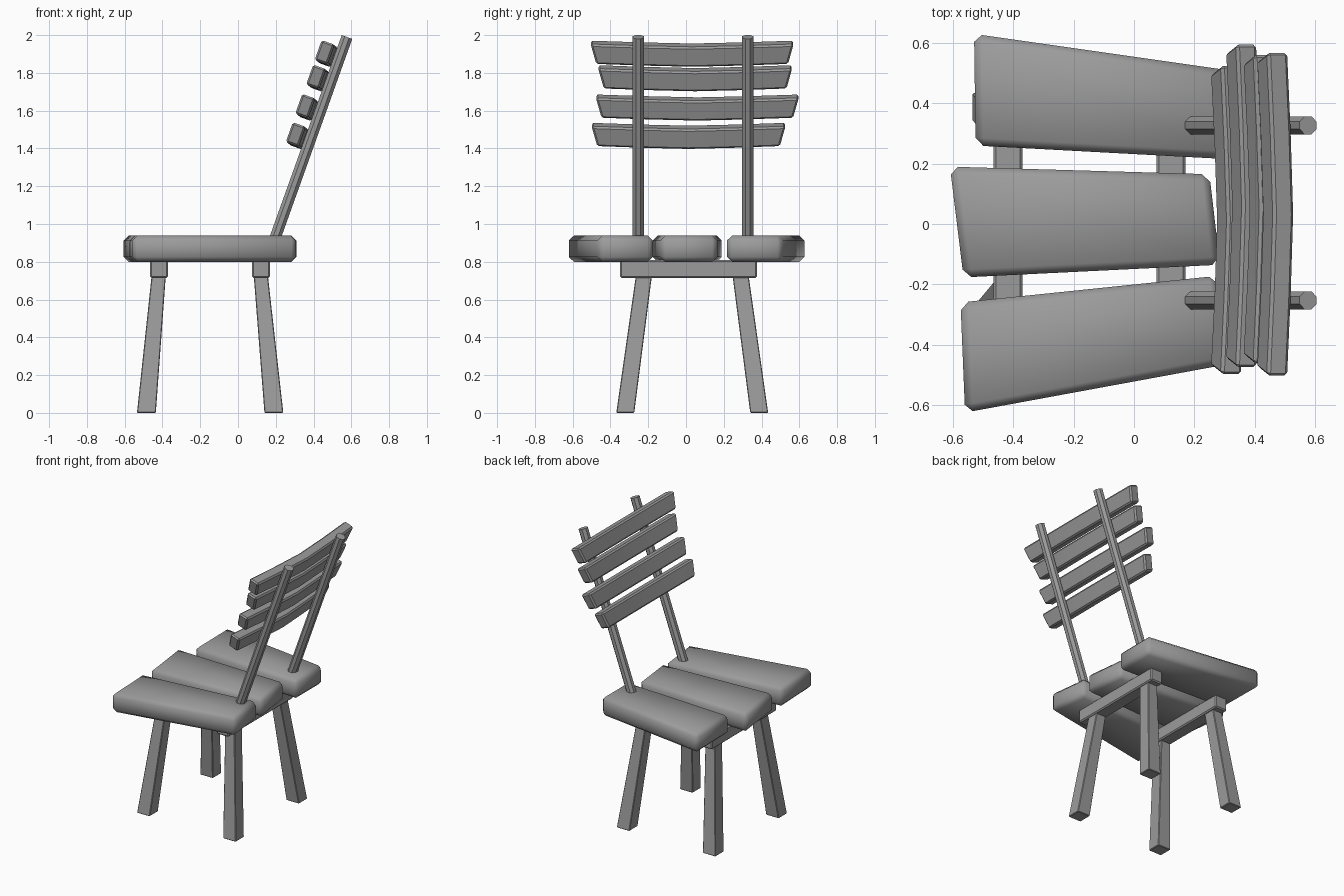
import bpy, bmesh, math
from mathutils import Vector

if "Cube" in bpy.data.objects:
    bpy.data.objects.remove(bpy.data.objects["Cube"])

wood = bpy.data.materials.new("grey_wood")
wood.diffuse_color = (0.33, 0.33, 0.33, 1)
wood.use_nodes = True
wood.node_tree.nodes["Principled BSDF"].inputs["Base Color"].default_value = wood.diffuse_color


def loft(name, rings, bevel=0.0, smooth=30):
    """Closed solid through matching cross-sections, with chamfered sharp edges."""
    bm = bmesh.new()
    loops = [[bm.verts.new(p) for p in r] for r in rings]
    n = len(loops[0])
    bm.faces.new(loops[0][::-1])
    bm.faces.new(loops[-1])
    for a, b in zip(loops, loops[1:]):
        for i in range(n):
            j = (i + 1) % n
            bm.faces.new((a[i], a[j], b[j], b[i]))
    bmesh.ops.recalc_face_normals(bm, faces=bm.faces[:])
    if bevel:
        sharp = [e for e in bm.edges if e.calc_face_angle() > math.radians(40)]
        bmesh.ops.bevel(bm, geom=sharp, offset=bevel, segments=1,
                        profile=0.5, affect='EDGES')
    me = bpy.data.meshes.new(name)
    bm.to_mesh(me)
    bm.free()
    ob = bpy.data.objects.new(name, me)
    bpy.context.collection.objects.link(ob)
    me.materials.append(wood)
    bpy.ops.object.select_all(action='DESELECT')
    ob.select_set(True)
    bpy.context.view_layer.objects.active = ob
    bpy.ops.object.shade_smooth_by_angle(angle=math.radians(smooth))
    return ob


def rect(x0, x1, y0, y1, z):
    return [(x0, y0, z), (x1, y0, z), (x1, y1, z), (x0, y1, z)]


# Seat: three irregular tapered planks
planks = {
    "seat_plank_left": [(-0.53, 0.63), (0.31, 0.51), (0.31, 0.215), (-0.525, 0.26)],
    "seat_plank_middle": [(-0.61, 0.19), (0.25, 0.165), (0.285, -0.135), (-0.565, -0.177)],
    "seat_plank_right": [(-0.575, -0.26), (0.275, -0.172), (0.31, -0.465), (-0.56, -0.625)],
}
for name, outline in planks.items():
    loft(name, [[(x, y, z) for x, y in outline] for z in (0.80, 0.938)], 0.026, 50)

# Two cross bars below the seat, each with a pair of splayed legs
MID = 0.033
for end, bar, foot in (("front", (-0.465, -0.37), (-0.535, -0.435)),
                       ("rear", (0.075, 0.17), (0.14, 0.24))):
    loft(end + "_cross_bar", [rect(*bar, -0.35, 0.375, z) for z in (0.715, 0.81)], 0.008)
    for side, s in (("right", -1), ("left", 1)):
        loft(f"{end}_{side}_leg",
             [rect(*foot, MID + s * 0.307, MID + s * 0.402, 0),
              rect(bar[0] + 0.008, bar[1] - 0.012, MID + s * 0.213, MID + s * 0.298, 0.73)],
             0.004)

# Leaning octagonal back posts
low, high = Vector((0.18, 0, 0.88)), Vector((0.577, 0, 1.99))
axis = (high - low).normalized()
across = Vector((axis.z, 0, -axis.x))
for side, y in (("right", -0.253), ("left", 0.327)):
    rings = []
    for c in (low, high):
        rings.append([c + Vector((0, y, 0))
                      + across * (0.032 * math.cos(a)) + Vector((0, 0.032 * math.sin(a), 0))
                      for a in [math.radians(22.5 + 45 * k) for k in range(8)]])
    loft(f"back_{side}_post", rings)

# Four bowed back slats, longer along the upper edge
slats = [(0.458, 1.909, -0.505, 0.57), (0.413, 1.779, -0.465, 0.562),
         (0.355, 1.624, -0.477, 0.597), (0.305, 1.474, -0.50, 0.527)]
for k, (cx, cz, y0, y1) in enumerate(slats):
    rings = []
    for t in (-1, -0.5, 0, 0.5, 1):
        bow = 1 - abs(t) ** 1.3
        centre = Vector((cx + 0.02 * bow, (y0 + y1) / 2, cz - 0.015 * bow))
        ring = []
        for u, w in ((1, 1), (1, -1), (-1, -1), (-1, 1)):
            half = (y1 - y0) / 2 - (0.03 if u < 0 else 0)
            ring.append(centre + axis * (0.056 * u) + across * (0.036 * w)
                        + Vector((0, t * half, 0)))
        rings.append(ring)
    loft(f"back_slat_{k + 1}", rings, 0.01)
